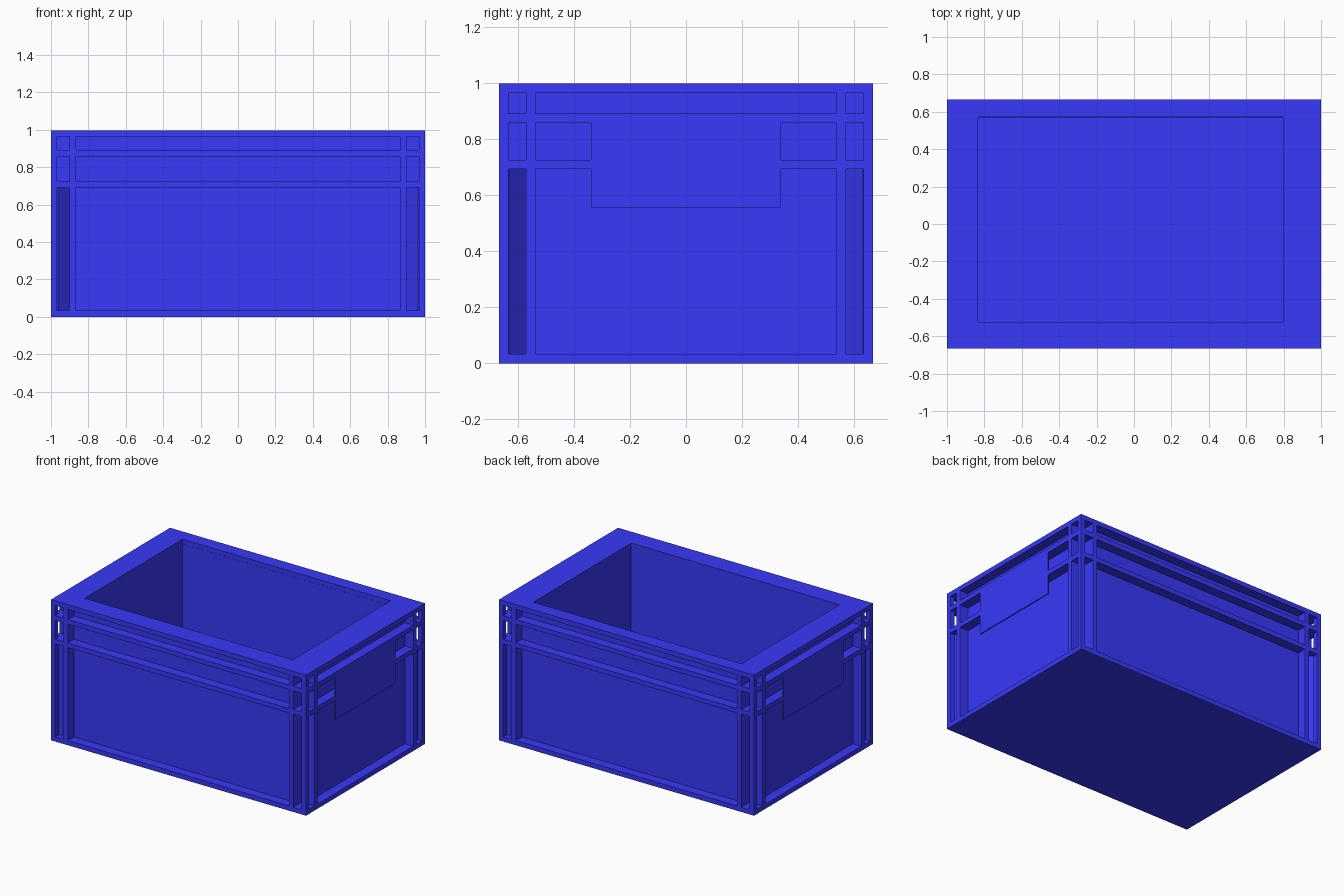
import bpy
import bmesh

if "Cube" in bpy.data.objects:
    bpy.data.objects.remove(bpy.data.objects["Cube"])

U = 1 / 30            # rib thickness
X, Y, TOP = 1.0, 2 / 3, 0.9965          # outer half sizes and height
BX, BY = X - 2 * U, Y - 2 * U           # recessed wall half sizes
NX, NY = X - 3 * U, 0.57                # corner notch limits
CAVITY = (-0.835, 0.797, -0.525, 0.571)
CORE = (-NX, NX, -NY, NY)
OUTER = (-X, X, -Y, Y)
RIM = TOP - U

mat = bpy.data.materials.new("blue_plastic")
mat.diffuse_color = (0.04, 0.04, 0.95, 1)
mat.use_nodes = True
mat.node_tree.nodes["Principled BSDF"].inputs["Base Color"].default_value = mat.diffuse_color


def finish(name, bm):
    bmesh.ops.recalc_face_normals(bm, faces=bm.faces)
    mesh = bpy.data.meshes.new(name)
    bm.to_mesh(mesh)
    bm.free()
    mesh.materials.append(mat)
    obj = bpy.data.objects.new(name, mesh)
    bpy.context.collection.objects.link(obj)
    return obj


def rect(r):
    x0, x1, y0, y1 = r
    return [(x0, y0), (x1, y0), (x1, y1), (x0, y1)]


def frame(name, outer, inner, z0, z1):
    """Rectangular ring between two rectangles."""
    bm = bmesh.new()
    loops = [[bm.verts.new((*p, z)) for p in rect(r)]
             for r, z in ((outer, z0), (outer, z1), (inner, z1), (inner, z0))]
    for a, b in zip(loops, loops[1:] + loops[:1]):
        for i in range(4):
            j = (i + 1) % 4
            bm.faces.new((a[i], a[j], b[j], b[i]))
    return finish(name, bm)


def prisms(name, outlines, z0, z1):
    """Several upright prisms from plan outlines."""
    bm = bmesh.new()
    for pts in outlines:
        a = [bm.verts.new((*p, z0)) for p in pts]
        b = [bm.verts.new((*p, z1)) for p in pts]
        bm.faces.new(a[::-1])
        bm.faces.new(b)
        for i in range(len(pts)):
            j = (i + 1) % len(pts)
            bm.faces.new((a[i], a[j], b[j], b[i]))
    return finish(name, bm)


def mirrored(pts):
    """The outline copied to all four corners."""
    return [[(sx * x, sy * y) for x, y in pts] for sx in (1, -1) for sy in (1, -1)]


# Floor, walls and wide top rim
prisms("floor", [rect(OUTER)], 0, U)
frame("wall_core", CORE, CAVITY, U, RIM)
prisms("long_wall_panels", [rect((-NX, NX, -BY, -NY)), rect((-NX, NX, NY, BY))], U, RIM)
prisms("end_wall_panels", [rect((-BX, -NX, -NY, NY)), rect((NX, BX, -NY, NY))], U, RIM)
frame("top_rim", OUTER, CAVITY, RIM, TOP)

# Horizontal ribs
LOW, HIGH = (0.692, 0.725), (0.858, 0.891)
frame("lower_rib", OUTER, CORE, *LOW)
frame("upper_rib", OUTER, CORE, *HIGH)

# Vertical posts and ribs, split between the horizontal ribs
for label, z0, z1 in (("lower", U, LOW[0]), ("middle", LOW[1], HIGH[0]), ("upper", HIGH[1], RIM)):
    prisms(label + "_corner_posts", mirrored(rect((X - U, X, Y - U, Y))), z0, z1)
    prisms(label + "_long_side_ribs", mirrored(rect((NX - U, NX, BY, Y))), z0, z1)
    prisms(label + "_end_ribs", mirrored(rect((BX, X, NY - U, NY))), z0, z1)

# Diagonal webs tying the lower corner posts to the walls
t = 0.003
a, b = (NX, NY), (X - U, Y - U)
prisms("corner_webs", mirrored([(a[0] + t, a[1]), (b[0], b[1] - t), b,
                                (b[0] - t, b[1]), (a[0], a[1] + t)]), U, LOW[0])

# Thin handle plates flush with the ribs, open behind
H, T = 0.338, 0.008
for label, x0, x1 in (("right", X - T, X), ("left", -X, -X + T)):
    plate = [rect((x0, x1, -H, H))]
    prisms(label + "_handle_plate_lower", plate, 0.555, LOW[0])
    prisms(label + "_handle_plate_upper", plate, LOW[1], HIGH[0])
